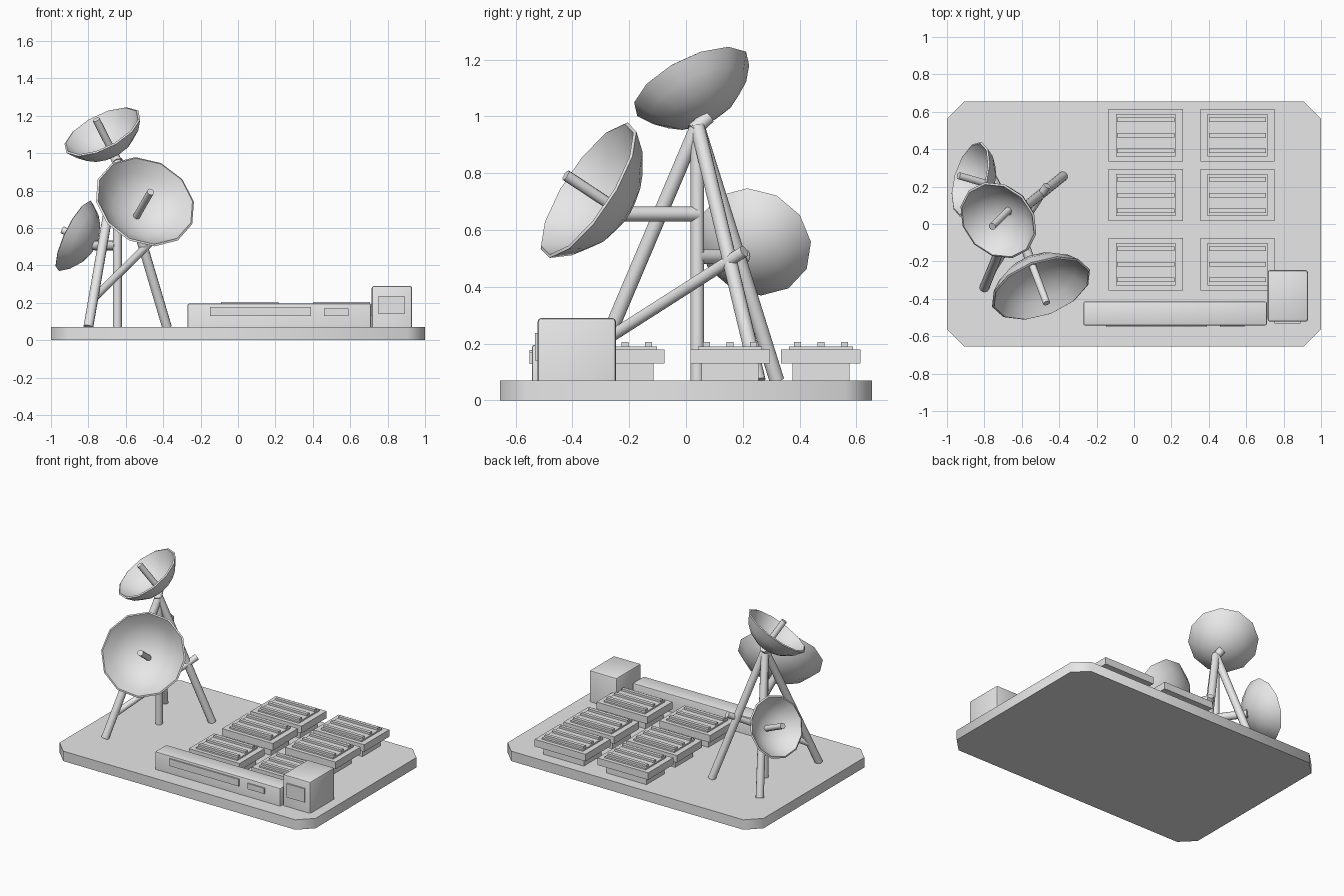
import bpy, bmesh, math
from mathutils import Vector

cube = bpy.data.objects.get("Cube")
if cube:
    bpy.data.objects.remove(cube, do_unlink=True)

grey = bpy.data.materials.new("light_grey")
grey.use_nodes = True
grey.diffuse_color = (0.8, 0.8, 0.8, 1)
grey.node_tree.nodes["Principled BSDF"].inputs["Base Color"].default_value = (0.8, 0.8, 0.8, 1)


def finish(name, bm, angle=50):
    """Turn a bmesh into a named, coloured object with smooth shading."""
    bmesh.ops.recalc_face_normals(bm, faces=bm.faces)
    mesh = bpy.data.meshes.new(name)
    bm.to_mesh(mesh)
    bm.free()
    mesh.materials.append(grey)
    obj = bpy.data.objects.new(name, mesh)
    bpy.context.collection.objects.link(obj)
    bpy.ops.object.select_all(action='DESELECT')
    obj.select_set(True)
    bpy.context.view_layer.objects.active = obj
    bpy.ops.object.shade_smooth_by_angle(angle=math.radians(angle))
    return obj


def box(name, x, y, z, bevel=0):
    """Box from (min, max) ranges, with optional small bevel."""
    bm = bmesh.new()
    bmesh.ops.create_cube(bm, size=1)
    for v in bm.verts:
        v.co = [(a + b) / 2 + c * (b - a) for (a, b), c in zip((x, y, z), v.co)]
    if bevel:
        edges = [e for e in bm.edges if max(v.co.z for v in e.verts) > z[0] + 0.01]
        bmesh.ops.bevel(bm, geom=edges, offset=bevel, segments=2, profile=0.5, affect='EDGES')
    return finish(name, bm, 30)


def rod(name, start, end, radius=0.026, sides=12):
    """Round bar between two points."""
    start, end = Vector(start), Vector(end)
    bm = bmesh.new()
    bmesh.ops.create_cone(bm, cap_ends=True, segments=sides, radius1=radius,
                          radius2=radius, depth=(end - start).length)
    obj = finish(name, bm)
    obj.location = (start + end) / 2
    obj.rotation_euler = (end - start).to_track_quat('Z', 'Y').to_euler()
    return obj


def dish(name, centre, normal, radius, depth, sides=12, rings=4, wall=0.012):
    """Faceted bowl whose rim is at centre; returns the back of the bowl."""
    centre, normal = Vector(centre), Vector(normal).normalized()
    ball = (radius ** 2 + depth ** 2) / (2 * depth)
    limit = math.asin(radius / ball)
    bm = bmesh.new()

    def shell(size):
        loops = [[bm.verts.new((0, 0, ball - depth - size))]]
        for i in range(1, rings + 1):
            a = limit * i / rings
            loops.append([bm.verts.new((size * math.sin(a) * math.cos(t),
                                        size * math.sin(a) * math.sin(t),
                                        ball - depth - size * math.cos(a)))
                          for t in (math.tau * k / sides for k in range(sides))])
        return loops

    # outer skin up to the rim, then the inner skin back to the middle
    loops = shell(ball) + shell(ball - wall)[::-1]
    for low, high in zip(loops, loops[1:]):
        for k in range(sides):
            n = (k + 1) % sides
            if len(low) == 1:
                bm.faces.new((low[0], high[k], high[n]))
            elif len(high) == 1:
                bm.faces.new((low[k], low[n], high[0]))
            else:
                bm.faces.new((low[k], low[n], high[n], high[k]))
    obj = finish(name, bm, 40)
    obj.location = centre
    obj.rotation_euler = normal.to_track_quat('Z', 'Y').to_euler()
    back = centre - normal * depth
    rod(name + "_feed", back + normal * 0.01, centre + normal * radius * 0.36, 0.02, 10)
    return back


# Base slab with cut corners
GROUND = 0.07
bm = bmesh.new()
w, d, c = 1.0, 0.655, 0.093
outline = []
for sx, sy in ((1, 1), (-1, 1), (-1, -1), (1, -1)):
    pair = [(sx * w, sy * (d - c)), (sx * (w - c), sy * d)]
    outline += pair if sx * sy > 0 else pair[::-1]
face = bm.faces.new([bm.verts.new((x, y, 0)) for x, y in outline])
top = bmesh.ops.extrude_face_region(bm, geom=[face])["geom"]
bmesh.ops.translate(bm, vec=(0, 0, GROUND),
                    verts=[v for v in top if isinstance(v, bmesh.types.BMVert)])
finish("base", bm, 60)

# Mast, splayed legs and brace
px, py = -0.645, 0.04
apex = (px, py, 0.965)
rod("mast", (px, py, GROUND), apex, 0.024)
for name, x, y in (("front_leg", -0.8, -0.34), ("back_leg", -0.8, 0.32), ("side_leg", -0.38, 0.255)):
    rod(name, (x, y, GROUND), apex)
rod("brace", (-0.78, -0.28, 0.215), (-0.465, 0.205, 0.525), 0.021)

# Three dishes and their mounts
back = dish("top_dish", (-0.725, 0.02, 1.114), (-0.41, -0.41, 0.81), 0.225, 0.142)
rod("top_dish_mount", (px, 0.025, 0.95), back)
back = dish("front_dish", (-0.4975, -0.343, 0.74), (0.3, -0.79, 0.52), 0.28, 0.16)
rod("front_dish_arm", (px, py, back.z), back)
back = dish("side_dish", (-0.873, 0.24, 0.558), (-0.87, 0.25, 0.42), 0.208, 0.122)
rod("side_dish_arm", (px, py, back.z), back)

# Six slatted equipment pads
for x in (0.063, 0.553):
    for y in (0.475, 0.155, -0.215):
        def layer(name, hx, hy, z0, z1, dy=0):
            box(name, (x - hx, x + hx), (y + dy - hy, y + dy + hy), (z0, z1))
        layer("pad_pedestal", 0.157, 0.1, GROUND, 0.13)
        layer("pad_slab", 0.198, 0.14, 0.13, 0.18)
        layer("pad_plate", 0.16, 0.113, 0.18, 0.19)
        for dy in (-0.083, 0, 0.083):
            layer("pad_slat", 0.153, 0.012, 0.19, 0.205, dy)

# Long console with front panels
box("console", (-0.27, 0.71), (-0.542, -0.415), (GROUND, 0.195), 0.008)
box("console_long_panel", (-0.15, 0.39), (-0.551, -0.542), (0.128, 0.178))
box("console_small_panel", (0.46, 0.59), (-0.551, -0.542), (0.128, 0.168))

# Control cabinet with a front panel
box("cabinet", (0.715, 0.93), (-0.522, -0.247), (GROUND, 0.29), 0.012)
box("cabinet_panel", (0.75, 0.89), (-0.531, -0.522), (0.14, 0.237))
